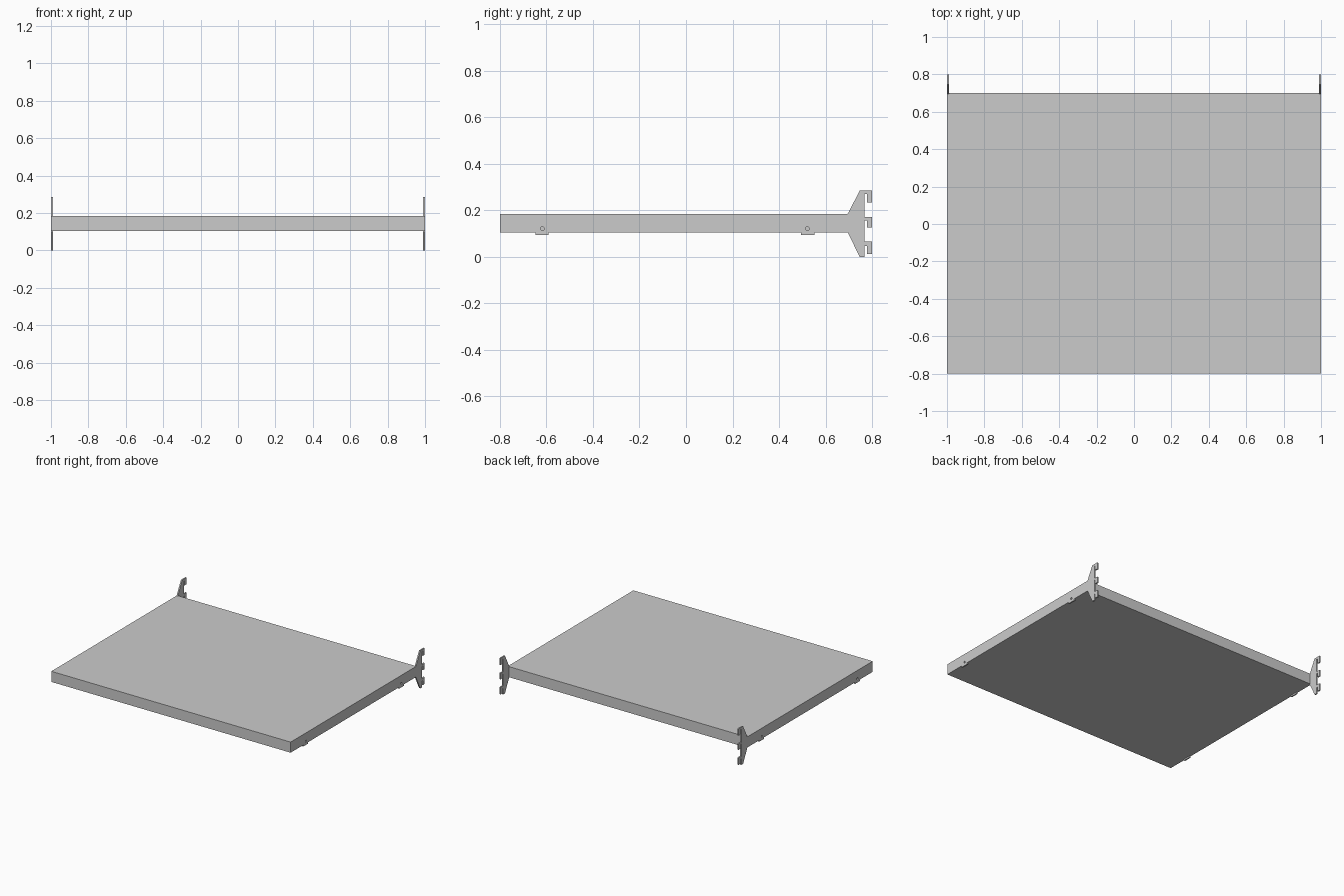
import bpy, math
from mathutils import Matrix

if "Cube" in bpy.data.objects:
    bpy.data.objects.remove(bpy.data.objects["Cube"])

THICK = 0.01           # bracket sheet thickness
Z0, Z1 = 0.105, 0.185  # shelf underside and top


def hook(top, tip, neck):
    # hook outline, listed downward along the back edge
    return [(0.768, top), (0.80, top), (0.80, tip), (0.777, tip),
            (0.777, top - neck), (0.768, top - neck)]


def tab(y):
    # small clip lug under the bracket arm
    return [(y + 0.029, Z0), (y + 0.029, 0.094), (y - 0.029, 0.094), (y - 0.029, Z0)]


def hole(y, z, r=0.008, n=12):
    return [(y + r * math.cos(2 * math.pi * i / n), z + r * math.sin(2 * math.pi * i / n))
            for i in range(n)]


def plate(name, loops, x):
    # side profile (y, z) with holes, extruded along x
    cu = bpy.data.curves.new(name + "_profile", 'CURVE')
    cu.dimensions = '2D'
    cu.fill_mode = 'BOTH'
    cu.extrude = THICK / 2
    for loop in loops:
        sp = cu.splines.new('POLY')
        sp.points.add(len(loop) - 1)
        for p, (y, z) in zip(sp.points, loop):
            p.co = (y, z, 0, 1)
        sp.use_cyclic_u = True
    tmp = bpy.data.objects.new(name + "_tmp", cu)
    bpy.context.collection.objects.link(tmp)
    me = bpy.data.meshes.new_from_object(tmp.evaluated_get(bpy.context.evaluated_depsgraph_get()))
    bpy.data.objects.remove(tmp)
    me.transform(Matrix(((0, 0, 1, x), (1, 0, 0, 0), (0, 1, 0, 0), (0, 0, 0, 1))))
    for poly in me.polygons:
        poly.use_smooth = False
    ob = bpy.data.objects.new(name, me)
    bpy.context.collection.objects.link(ob)
    return ob


# Shelf board
bpy.ops.mesh.primitive_cube_add(size=1, location=(0, -0.05, (Z0 + Z1) / 2))
shelf = bpy.context.object
shelf.name = "shelf_board"
shelf.scale = (2 - 2 * THICK, 1.5, Z1 - Z0)

# Side brackets with flared hook end, lugs and screw holes
outline = ([(-0.80, Z0), (-0.80, Z1), (0.695, Z1), (0.747, 0.285)]
           + hook(0.285, 0.234, 0.015) + hook(0.172, 0.126, 0.015) + hook(0.066, 0.013, 0.02)
           + [(0.768, 0.0), (0.747, 0.0), (0.695, Z0)] + tab(0.524) + tab(-0.619))
loops = [outline, hole(0.522, 0.122), hole(-0.617, 0.122)]
for side, s in (("left", -1), ("right", 1)):
    plate(side + "_bracket", loops, s * (1 - THICK / 2))
